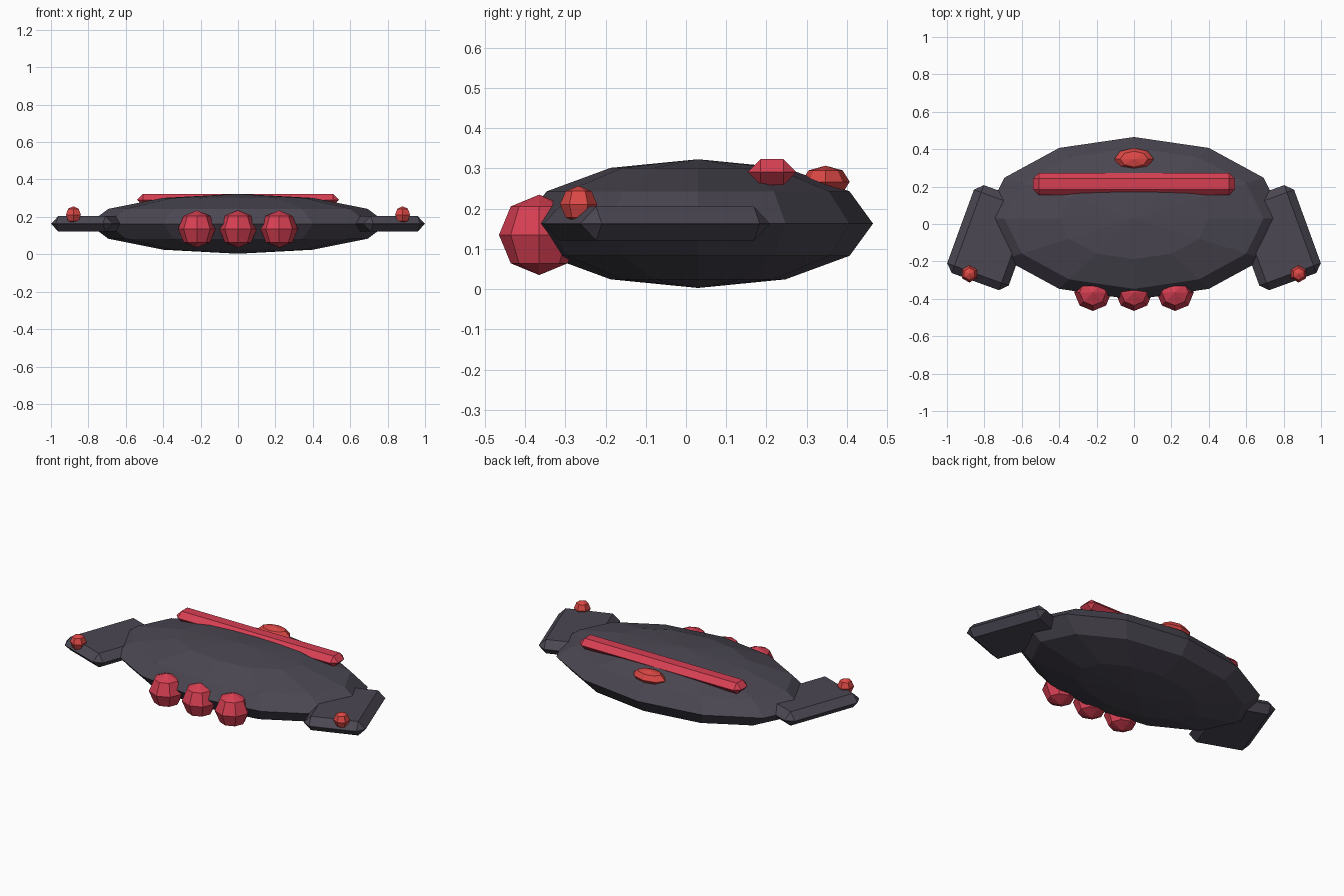
import bpy, bmesh, math

if "Cube" in bpy.data.objects:
    bpy.data.objects.remove(bpy.data.objects["Cube"], do_unlink=True)


def material(name, rgb):
    mat = bpy.data.materials.new(name)
    mat.use_nodes = True
    mat.diffuse_color = (*rgb, 1)
    mat.node_tree.nodes["Principled BSDF"].inputs["Base Color"].default_value = (*rgb, 1)
    return mat


dark_grey = material("dark grey", (0.07, 0.063, 0.085))
crimson = material("crimson", (0.68, 0.05, 0.085))
scarlet = material("scarlet", (0.72, 0.065, 0.06))


def add_object(name, bm, mat, location, turn=0):
    mesh = bpy.data.meshes.new(name)
    bm.to_mesh(mesh)
    bm.free()
    mesh.materials.append(mat)
    obj = bpy.data.objects.new(name, mesh)
    obj.location = location
    obj.rotation_euler.z = math.radians(turn)
    bpy.context.collection.objects.link(obj)
    return obj


def ellipsoid(name, radii, segments, rings, mat, location):
    bm = bmesh.new()
    bmesh.ops.create_uvsphere(bm, u_segments=segments, v_segments=rings, radius=1)
    bmesh.ops.scale(bm, vec=radii, verts=bm.verts)
    return add_object(name, bm, mat, location)


def chamfered_box(name, size, mat, location, turn=0):
    # chamfers almost meet at mid height, leaving a ridge round the edge
    bm = bmesh.new()
    bmesh.ops.create_cube(bm, size=1)
    bmesh.ops.scale(bm, vec=size, verts=bm.verts)
    bmesh.ops.bevel(bm, geom=bm.edges[:], offset=size[2] * 0.49,
                    segments=1, affect='EDGES', profile=0.5)
    return add_object(name, bm, mat, location, turn)


# Flattened body
ellipsoid("body", (0.8, 0.435, 0.16), 12, 6, dark_grey, (0, 0.03, 0.163))

# Swept side fins with tip lights
for side, label in ((1, "left"), (-1, "right")):
    chamfered_box(label + "_fin", (0.35, 0.5, 0.084), dark_grey,
                  (0.763 * side, -0.073, 0.163), 20 * side)
    ellipsoid(label + "_fin_light", (0.046,) * 3, 6, 4, scarlet,
              (0.88 * side, -0.267, 0.211))

# Row of round front lamps
for x, label in ((-0.22, "right"), (0, "middle"), (0.22, "left")):
    ellipsoid(label + "_front_lamp", (0.1,) * 3, 8, 4, crimson, (x, -0.365, 0.135))

# Top bar and rear dome
chamfered_box("top_bar", (1.08, 0.12, 0.064), crimson, (0, 0.214, 0.291))
ellipsoid("rear_dome", (0.105, 0.06, 0.04), 8, 4, scarlet, (0, 0.347, 0.267))
